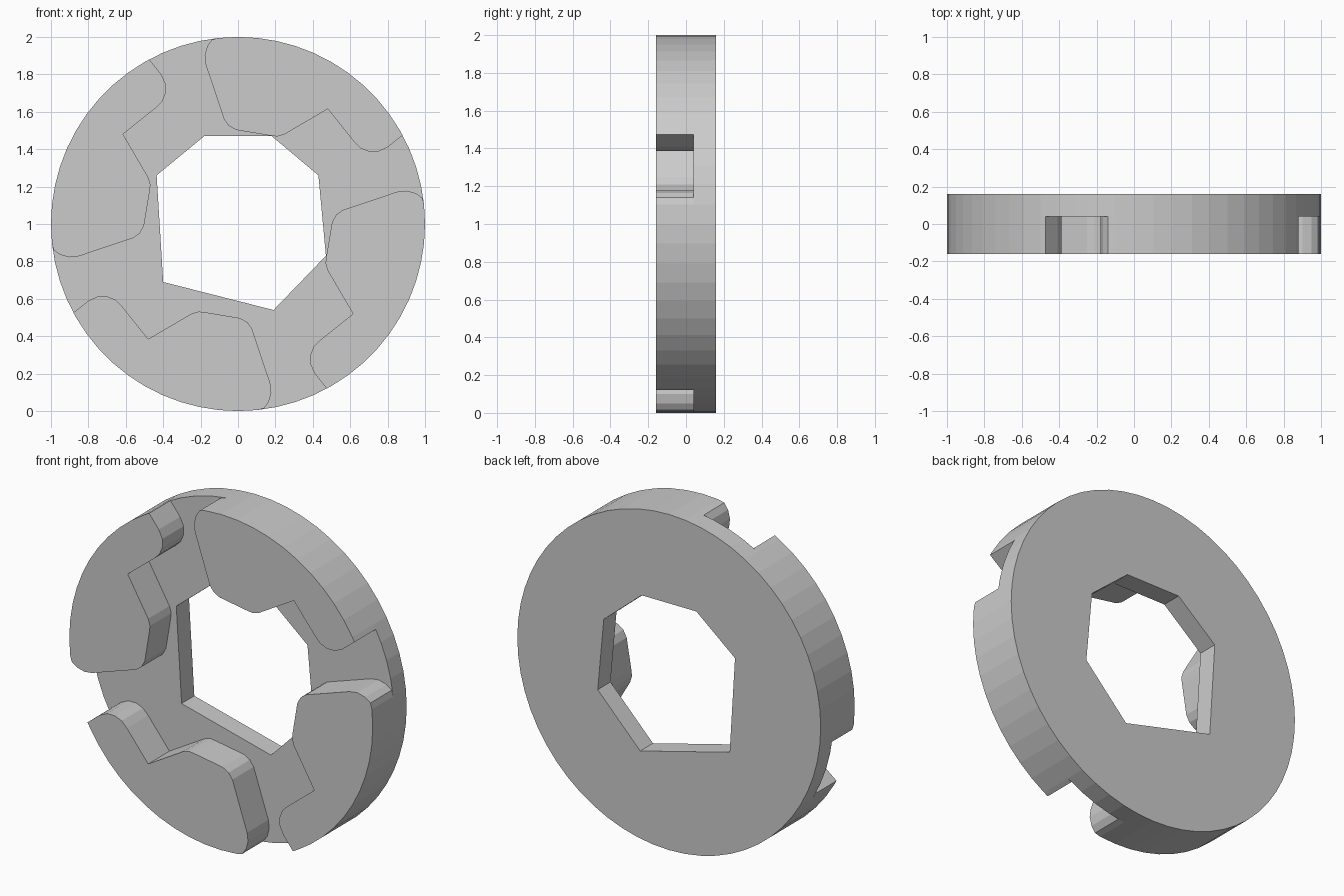
import bpy, bmesh
from math import sin, cos, radians
from mathutils import Vector

if "Cube" in bpy.data.objects:
    bpy.data.objects.remove(bpy.data.objects["Cube"])

STEP = 6  # degrees per rim facet, shared by plate and lugs


def extrude_loops(name, loops, y_front, y_back):
    """Fill closed (x, z) loops, holes included, and extrude along y."""
    bm = bmesh.new()
    edges = []
    for loop in loops:
        vs = [bm.verts.new((x, y_front, z + 1)) for x, z in loop]
        edges += [bm.edges.new((vs[i - 1], vs[i])) for i in range(len(vs))]
    bmesh.ops.triangle_fill(bm, use_beauty=True, use_dissolve=False, edges=edges)
    ext = bmesh.ops.extrude_face_region(bm, geom=bm.faces[:], use_keep_orig=True)
    moved = [g for g in ext["geom"] if isinstance(g, bmesh.types.BMVert)]
    bmesh.ops.translate(bm, vec=Vector((0, y_back - y_front, 0)), verts=moved)
    bmesh.ops.recalc_face_normals(bm, faces=bm.faces[:])
    mesh = bpy.data.meshes.new(name)
    bm.to_mesh(mesh)
    bm.free()
    ob = bpy.data.objects.new(name, mesh)
    bpy.context.collection.objects.link(ob)
    return ob


def arc(start, end):
    return [(cos(radians(a)), sin(radians(a))) for a in range(start, end, STEP)]


# Back plate with the uneven seven-sided hole
hole = [(-.18, .47), (.18, .47), (.43, .26), (.47, -.17),
        (.19, -.46), (-.40, -.31), (-.435, .26)]
extrude_loops("back_plate", [arc(0, 360), hole], 0.04, 0.16)

# Hooked lug: rim arc, then rounded end, inner edge, notch and rounded tip
lug = arc(30, 97) + [
    (-.14, .985), (-.165, .95), (-.178, .90), (-.172, .85),
    (-.075, .56), (-.05, .525), (-.01, .503), (.17, .473), (.21, .468), (.25, .48),
    (.48, .615), (.62, .44), (.655, .405), (.70, .387), (.75, .387), (.80, .41),
    (.88, .474)]

# Four lugs, a quarter turn apart
for i in range(4):
    c, s = round(cos(radians(90 * i))), round(sin(radians(90 * i)))
    turned = [(x * c - z * s, x * s + z * c) for x, z in lug]
    extrude_loops(f"lug_{i + 1}", [turned], -0.16, 0.04)
